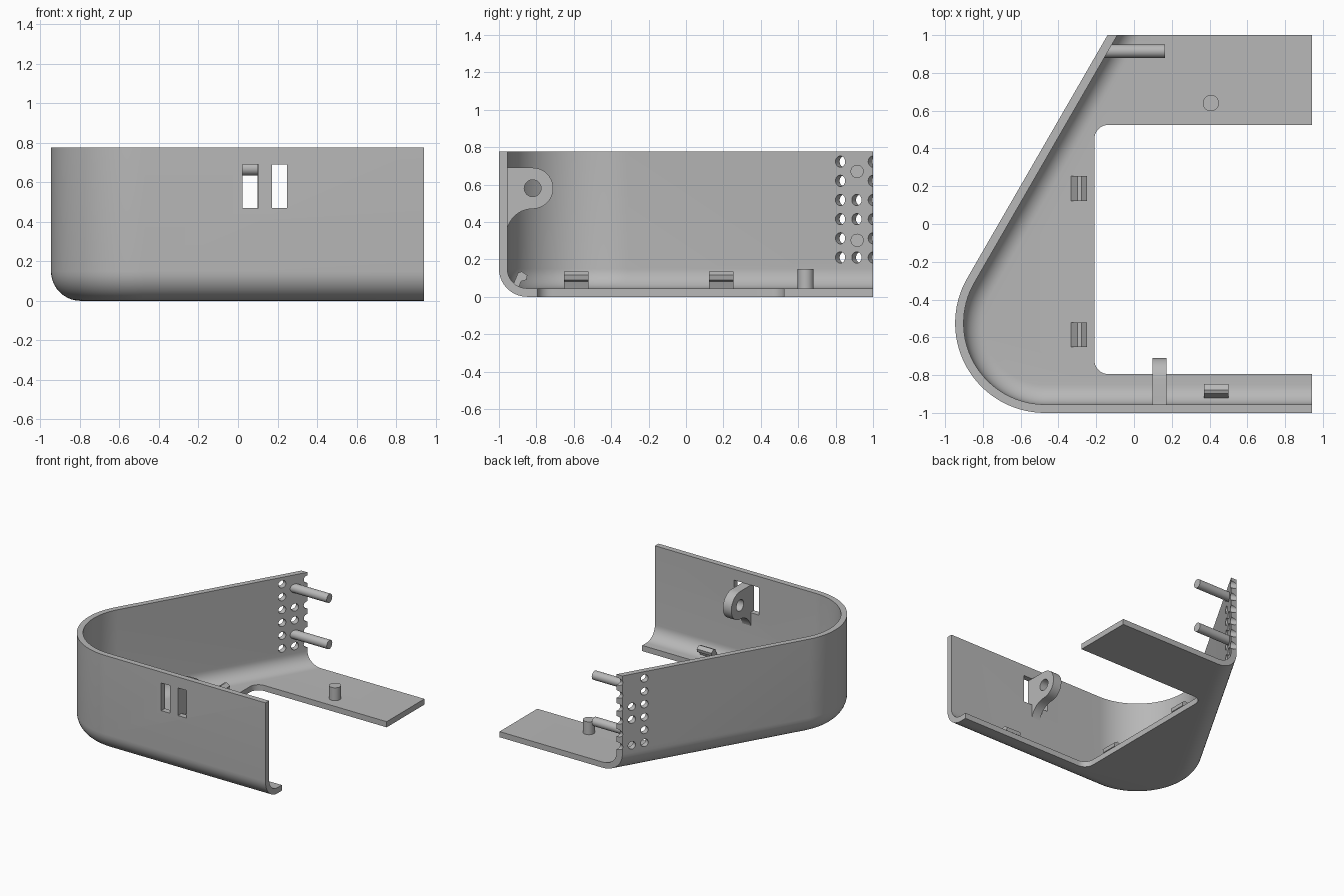
import bpy, bmesh
from math import radians, cos, sin, tan, pi
from mathutils import Vector

if "Cube" in bpy.data.objects:
    bpy.data.objects.remove(bpy.data.objects["Cube"])

grey = bpy.data.materials.new("light grey plastic")
grey.use_nodes = True
colour = (0.48, 0.48, 0.48, 1)
grey.diffuse_color = colour
grey.node_tree.nodes["Principled BSDF"].inputs["Base Color"].default_value = colour

HEIGHT, WALL, ROUND = 0.777, 0.045, 0.15      # wall height, thickness, bottom rounding
RIGHT, FRONT, BACK = 0.942, -1.0, 1.0
BEND = 0.475                                  # plan radius of the big bend
CENTRE = Vector((-0.472, FRONT + BEND))
SLOPE = radians(60)                           # plan angle of the slanted wall


def arc(cx, cy, r, a0, a1, steps):
    return [Vector((cx + r * cos(radians(a0 + (a1 - a0) * i / steps)),
                    cy + r * sin(radians(a0 + (a1 - a0) * i / steps)))) for i in range(steps + 1)]


def finish(bm, name):
    bmesh.ops.recalc_face_normals(bm, faces=bm.faces)
    mesh = bpy.data.meshes.new(name)
    bm.to_mesh(mesh)
    bm.free()
    mesh.materials.append(grey)
    obj = bpy.data.objects.new(name, mesh)
    bpy.context.collection.objects.link(obj)
    return obj


def select(obj):
    bpy.ops.object.select_all(action='DESELECT')
    obj.select_set(True)
    bpy.context.view_layer.objects.active = obj


def smooth(obj):
    select(obj)
    bpy.ops.object.shade_smooth_by_angle(angle=radians(30))


def cylinder(name, centre, radius, depth, axis):
    bpy.ops.mesh.primitive_cylinder_add(vertices=32, radius=radius, depth=depth, location=centre)
    obj = bpy.context.object
    obj.name = name
    obj.rotation_euler = Vector(axis).to_track_quat('Z', 'Y').to_euler()
    obj.data.materials.append(grey)
    smooth(obj)
    return obj


def prism(name, profile, width):
    """Extrude a (y, z) profile along x, centred on x = 0."""
    bm = bmesh.new()
    ends = [[bm.verts.new((x, p[0], p[1])) for p in profile] for x in (-width / 2, width / 2)]
    for end in ends:
        bm.faces.new(end)
    n = len(profile)
    for i in range(n):
        j = (i + 1) % n
        bm.faces.new((ends[0][i], ends[0][j], ends[1][j], ends[1][i]))
    return finish(bm, name)


def cut(obj, cutters):
    for c in cutters:
        c.hide_render = True
        mod = obj.modifiers.new("cut", 'BOOLEAN')
        mod.operation, mod.solver, mod.object = 'DIFFERENCE', 'EXACT', c
        select(obj)
        bpy.ops.object.modifier_apply(modifier=mod.name)
        bpy.data.objects.remove(c)


# Shell: rounded wall section swept along the plan, joined to the floor plate
path = [(Vector((RIGHT, FRONT)), Vector((0, 1)))]
for p in arc(CENTRE.x, CENTRE.y, BEND, -90, -210, 32):
    path.append((p, (CENTRE - p).normalized()))
tangent_point = path[-1][0]
back_x = tangent_point.x + (BACK - tangent_point.y) / tan(SLOPE)
path.append((Vector((back_x, BACK)), Vector((1 / sin(SLOPE), 0))))

section = arc(ROUND, ROUND, ROUND, 270, 180, 10)
section += [Vector((0, HEIGHT)), Vector((WALL, HEIGHT))]
section += arc(ROUND, ROUND, ROUND - WALL, 180, 270, 10)

bm = bmesh.new()
rings = [[bm.verts.new((*(p + inward * s.x), s.y)) for s in section] for p, inward in path]
for a, b in zip(rings, rings[1:]):
    for i in range(len(section) - 1):
        bm.faces.new((a[i], a[i + 1], b[i + 1], b[i]))
bm.faces.new(rings[0])
bm.faces.new(rings[-1])

# Floor edge around the rectangular opening
edge = [Vector((RIGHT, -0.795))] + arc(-0.135, -0.72, 0.075, 270, 180, 8)
edge += arc(-0.135, 0.45, 0.075, 180, 90, 8) + [Vector((RIGHT, 0.525)), Vector((RIGHT, BACK))]
low = [bm.verts.new((*p, 0)) for p in edge]
high = [bm.verts.new((*p, WALL)) for p in edge]
bm.faces.new([r[0] for r in rings] + low[::-1])
bm.faces.new([r[-1] for r in rings] + high[::-1])
low = [rings[0][0]] + low + [rings[-1][0]]
high = [rings[0][-1]] + high + [rings[-1][-1]]
for i in range(len(low) - 1):
    bm.faces.new((low[i], low[i + 1], high[i + 1], high[i]))
shell = finish(bm, "shell")

# Front slots and the vent grid in the slanted wall
cutters = []
for x0, x1 in ((0.024, 0.103), (0.172, 0.247)):
    bpy.ops.mesh.primitive_cube_add(size=1, location=((x0 + x1) / 2, FRONT, 0.58))
    slot = bpy.context.object
    slot.scale = (x1 - x0, 0.3, 0.22)
    cutters.append(slot)
normal = (sin(SLOPE), -cos(SLOPE), 0)
for column, rows in enumerate((range(6), (0, 2, 3), range(6))):
    y = 0.825 + 0.0875 * column
    x = back_x + WALL / sin(SLOPE) - (BACK - y) / tan(SLOPE)
    for row in rows:
        cutters.append(cylinder("vent_cutter", (x, y, 0.21 + 0.1025 * row), 0.03, 0.14, normal))
bpy.context.view_layer.update()
cut(shell, cutters)
smooth(shell)

# Pegs on the slanted wall and post on the floor
for name, z in (("upper_peg", 0.67), ("lower_peg", 0.302)):
    cylinder(name, (0.0025, 0.915, z), 0.035, 0.325, (1, 0, 0))
cylinder("floor_post", (0.407, 0.64, 0.09), 0.043, 0.115, (0, 0, 1))

# Pierced lug between the front slots
root = FRONT + WALL - 0.005
profile = [Vector((root, 0.69))] + arc(-0.82, 0.58, 0.11, 90, -90, 20)
profile += arc(-0.82, 0.33, 0.14, 90, 175, 10) + [Vector((root, 0.32))]
lug = prism("front_lug", profile, 0.074)
lug.location.x = 0.135
bore = cylinder("bore_cutter", (0.135, -0.82, 0.58), 0.045, 0.2, (1, 0, 0))
bpy.context.view_layer.update()
cut(lug, [bore])
smooth(lug)

# Snap clips along the floor, hooked towards the opening
hook = [(-0.045, 0.04), (-0.008, 0.128), (0.012, 0.135), (0.042, 0.115),
        (0.036, 0.09), (0.008, 0.082), (-0.008, 0.04)]
for name, x, y, turn in (("front_clip", 0.435, -0.89, 0),
                         ("side_clip_front", -0.29, -0.587, -pi / 2),
                         ("side_clip_back", -0.29, 0.188, -pi / 2)):
    clip = prism(name, hook, 0.13)
    clip.location = (x, y, 0)
    clip.rotation_euler.z = turn
